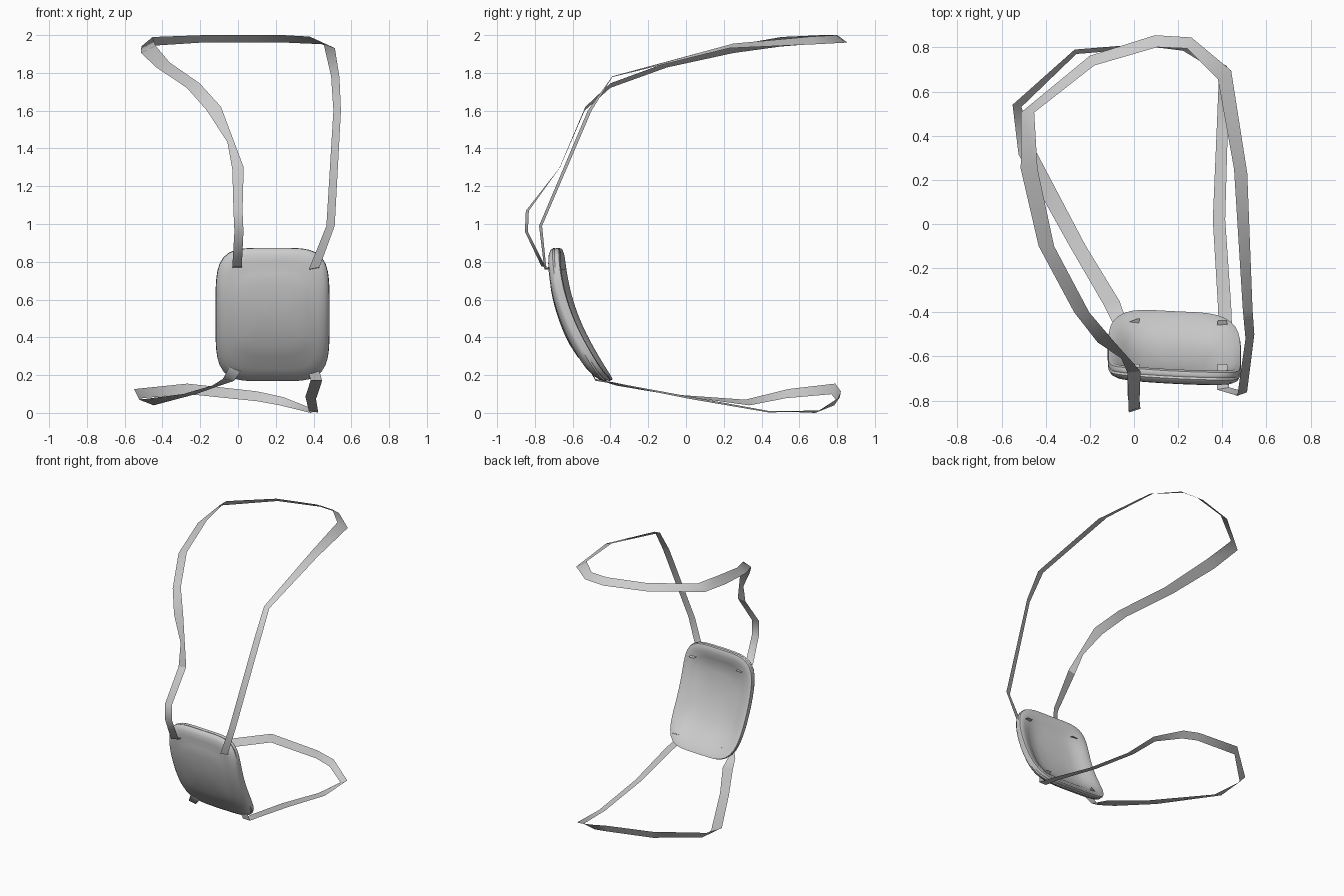
import bpy, bmesh, math


def make_object(name, bm, angle):
    mesh = bpy.data.meshes.new(name)
    bm.to_mesh(mesh)
    bm.free()
    ob = bpy.data.objects.new(name, mesh)
    bpy.context.collection.objects.link(ob)
    bpy.context.view_layer.objects.active = ob
    ob.select_set(True)
    bpy.ops.object.shade_smooth_by_angle(angle=math.radians(angle))
    ob.select_set(False)
    return ob


# Padded cup: concentric rounded-rectangle rings wrapped on a curved sheet
def pad_point(u, v, depth):
    x, z = 0.183 + 0.302 * u, 0.521 + 0.353 * v
    t = (1 - v) / 2
    y = -0.69 + 0.275 * t * t - 0.05 * 0.302 * u + 0.008 * u * u
    y -= 0.033 * max(0, 1 - u ** 4) * max(0, 1 - v ** 4) * min(1, 1.4 * t)  # dome
    slope = 0.22 * t                       # tilt of the sheet
    return (x, y + depth, z + depth * slope)


def build_pad():
    sides = 64
    # (scale, depth): front centre, over the rim, back centre
    rings = [(0.2, -0.033), (0.45, -0.033), (0.62, -0.032), (0.68, -0.029),
             (0.8, -0.034), (0.9, -0.032), (0.965, -0.024), (0.995, -0.01),
             (0.985, 0.0), (1.0, 0.008), (0.99, 0.024), (0.94, 0.032),
             (0.86, 0.031), (0.74, 0.025), (0.66, 0.014), (0.45, 0.01), (0.2, 0.008)]
    bm = bmesh.new()
    loops = []
    for s, d in rings:
        loop = []
        for i in range(sides):
            a = 2 * math.pi * i / sides
            c, n = math.cos(a), math.sin(a)
            r = (abs(c) ** 4.6 + abs(n) ** 4.6) ** (-1 / 4.6)
            loop.append(bm.verts.new(pad_point(s * r * c, s * r * n, d)))
        loops.append(loop)
    for a, b in zip(loops, loops[1:]):
        for i in range(sides):
            j = (i + 1) % sides
            bm.faces.new((a[i], a[j], b[j], b[i]))
    for loop, d in ((loops[0], -0.033), (loops[-1], 0.008)):
        mid = bm.verts.new(pad_point(0, 0, d))
        for i in range(sides):
            bm.faces.new((mid, loop[i], loop[(i + 1) % sides]))
    bmesh.ops.recalc_face_normals(bm, faces=bm.faces)
    return make_object("pad", bm, 50)


# Flat strap: each station is a centre followed by a half-width vector
def build_strap(name, stations):
    bm = bmesh.new()
    pairs = []
    for x, y, z, a, b, c in stations:
        pairs.append((bm.verts.new((x - a, y - b, z - c)),
                      bm.verts.new((x + a, y + b, z + c))))
    for (p, q), (r, s) in zip(pairs, pairs[1:]):
        bm.faces.new((p, q, s, r))
    return make_object(name, bm, 60)


build_pad()

build_strap("upper_strap", [
    (0.00, -0.635, 0.76, 0.025, 0, 0),
    (-0.005, -0.755, 0.775, 0.025, 0.01, 0),
    (0.005, -0.845, 0.96, 0.024, 0.008, 0),
    (0.0, -0.84, 1.07, 0.024, 0.008, 0),
    (0.0, -0.67, 1.295, 0.03, 0.003, 0.005),
    (-0.127, -0.535, 1.61, -0.037, -0.002, -0.01),
    (-0.237, -0.40, 1.733, -0.034, 0, -0.012),
    (-0.397, -0.10, 1.842, -0.035, 0, -0.013),
    (-0.475, 0.25, 1.925, -0.038, 0, -0.02),
    (-0.482, 0.505, 1.965, -0.03, 0, -0.025),
    (-0.19, 0.74, 1.98, -0.01, 0.022, -0.02),
    (0.10, 0.828, 1.98, -0.005, 0.027, -0.02),
    (0.25, 0.82, 1.98, 0.01, 0.025, -0.02),
    (0.41, 0.675, 1.972, 0.03, 0.02, -0.02),
    (0.483, 0.24, 1.943, 0.03, -0.01, -0.012),
    (0.515, -0.39, 1.78, 0.022, 0, -0.002),
    (0.525, -0.51, 1.60, 0.02, 0.01, 0),
    (0.49, -0.77, 0.99, 0.022, 0.008, 0),
    (0.403, -0.745, 0.765, 0.028, 0.005, 0.005),
    (0.40, -0.635, 0.76, 0.022, 0, 0)])

build_strap("lower_strap", [
    (0.0, -0.435, 0.255, 0.026, 0.01, 0.005),
    (-0.017, -0.505, 0.23, 0.03, 0, -0.012),
    (-0.05, -0.48, 0.175, 0.03, 0, -0.005),
    (-0.10, -0.36, 0.15, 0.035, 0.01, 0.005),
    (-0.255, -0.10, 0.10, 0.034, 0.005, 0),
    (-0.485, 0.325, 0.055, 0.038, 0.01, -0.015),
    (-0.53, 0.535, 0.102, 0.02, -0.005, -0.024),
    (-0.265, 0.78, 0.127, 0.004, -0.01, -0.028),
    (0.10, 0.81, 0.088, 0, -0.01, -0.026),
    (0.23, 0.80, 0.062, -0.008, -0.015, -0.022),
    (0.403, 0.70, 0.006, -0.018, -0.015, -0.006),
    (0.40, 0.44, 0.006, -0.025, 0, 0.004),
    (0.385, 0.02, 0.08, -0.028, 0, 0.006),
    (0.41, -0.37, 0.155, -0.03, 0, 0.003),
    (0.415, -0.49, 0.172, -0.03, 0, 0),
    (0.40, -0.50, 0.225, -0.03, 0, 0),
    (0.40, -0.435, 0.255, -0.02, 0, 0)])
